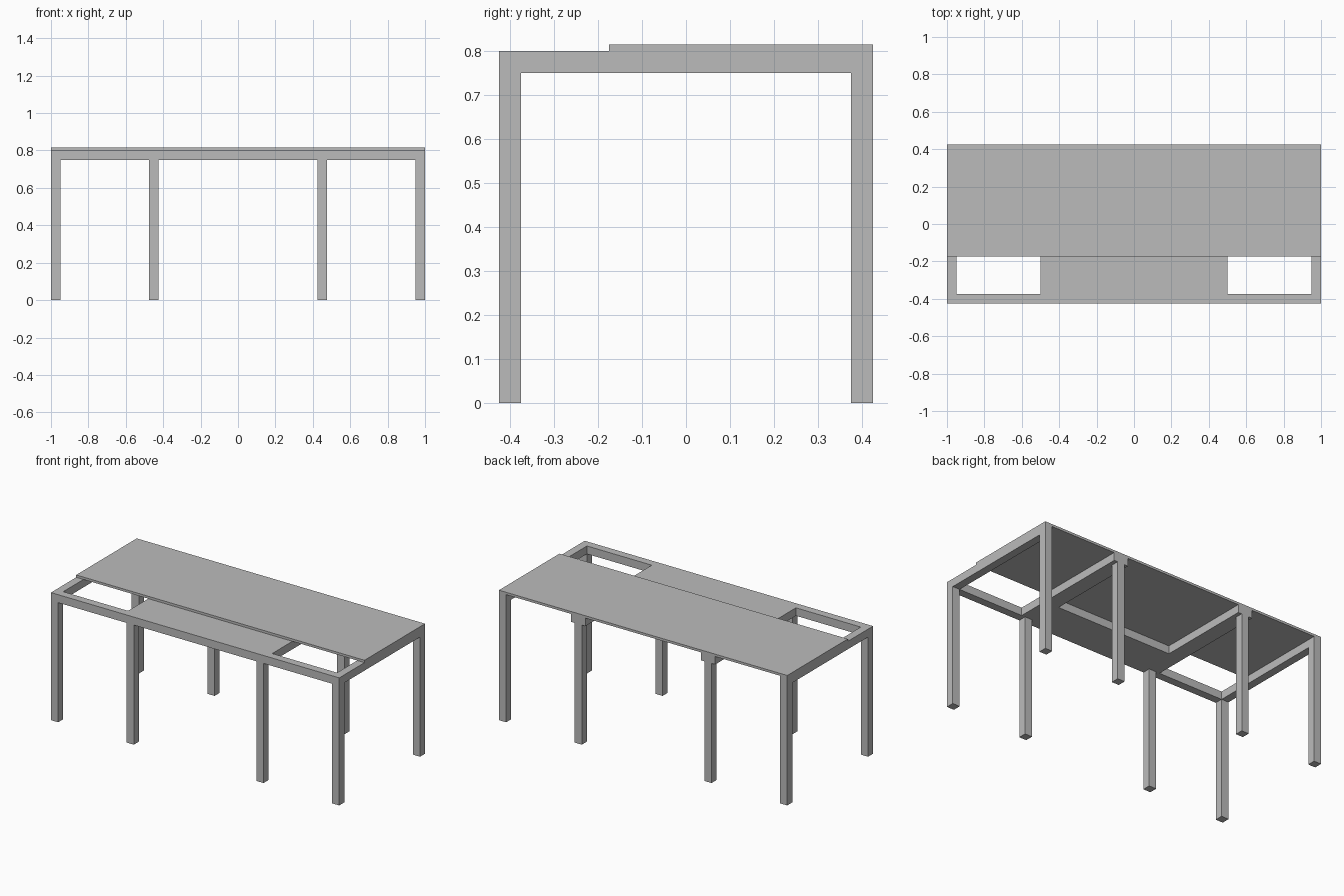
import bpy

cube = bpy.data.objects.get("Cube")
if cube:
    bpy.data.objects.remove(cube, do_unlink=True)

# Single grey finish
grey = bpy.data.materials.new("plain_grey")
grey.use_nodes = True
colour = (0.5, 0.5, 0.5, 1)
grey.diffuse_color = colour
grey.node_tree.nodes["Principled BSDF"].inputs["Base Color"].default_value = colour


def box(name, x, y, z):
    """Box spanning the (low, high) ranges on each axis."""
    spans = (x, y, z)
    bpy.ops.mesh.primitive_cube_add(size=1, location=[(a + b) / 2 for a, b in spans])
    obj = bpy.context.object
    obj.name = name
    obj.scale = [b - a for a, b in spans]
    bpy.ops.object.transform_apply(location=False, rotation=False, scale=True)
    obj.data.materials.append(grey)
    return obj


def mirrored(side, low, high):
    return (low, high) if side > 0 else (-high, -low)


HALF_X, HALF_Y = 1.0, 0.425      # footprint
BAR = 0.05                       # leg and rail thickness
LEG_TOP, FRAME_TOP, TOP = 0.75, 0.80, 0.815
SHELF_X, SHELF_BACK = 0.5, -0.175
frame_z = (LEG_TOP, FRAME_TOP)
front_y = (-HALF_Y, -HALF_Y + BAR)

for side, label in ((1, "left"), (-1, "right")):
    # Corner legs and inner legs, front and back
    for end, place in ((-1, "front"), (1, "back")):
        leg_y = mirrored(end, HALF_Y - BAR, HALF_Y)
        box(f"{place}_{label}_corner_leg", mirrored(side, HALF_X - BAR, HALF_X),
            leg_y, (0, LEG_TOP))
        box(f"{place}_{label}_inner_leg", mirrored(side, 0.425, 0.475),
            leg_y, (0, LEG_TOP))
    # Side rail, front rail beside the open bay, and wide cross beam
    box(f"{label}_side_rail", mirrored(side, HALF_X - BAR, HALF_X),
        (-HALF_Y, HALF_Y), frame_z)
    box(f"{label}_front_rail", mirrored(side, SHELF_X, HALF_X - BAR), front_y, frame_z)
    box(f"{label}_cross_beam", mirrored(side, 0.4, SHELF_X),
        (SHELF_BACK, HALF_Y), frame_z)

# Solid centre panel at the front, and the thin table top behind it
box("front_panel", (-SHELF_X, SHELF_X), (-HALF_Y, SHELF_BACK), frame_z)
box("table_top", (-HALF_X, HALF_X), (SHELF_BACK, HALF_Y), (FRAME_TOP, TOP))
